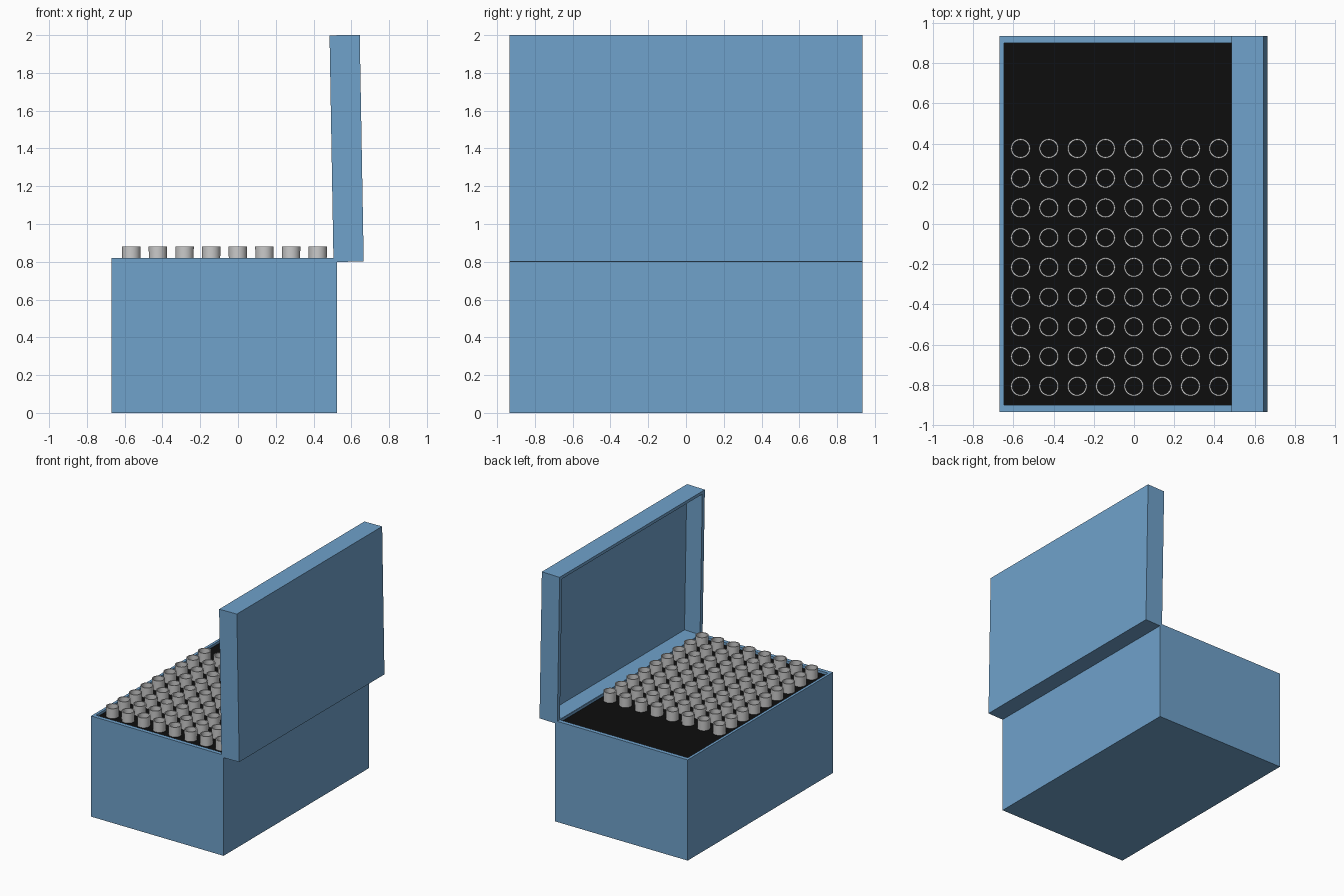
import bpy, bmesh, math

if "Cube" in bpy.data.objects:
    bpy.data.objects.remove(bpy.data.objects["Cube"])


def material(name, color):
    mat = bpy.data.materials.new(name)
    mat.diffuse_color = color
    mat.use_nodes = True
    mat.node_tree.nodes["Principled BSDF"].inputs["Base Color"].default_value = mat.diffuse_color
    return mat


def make_object(name, bm, mat=None):
    bmesh.ops.recalc_face_normals(bm, faces=bm.faces)
    mesh = bpy.data.meshes.new(name)
    bm.to_mesh(mesh)
    bm.free()
    obj = bpy.data.objects.new(name, mesh)
    bpy.context.collection.objects.link(obj)
    if mat:
        mesh.materials.append(mat)
    return obj


def lofted_rings(bm, rings, closed=False):
    """Join successive vertex rings with quads; cap the ends or close the loop."""
    loops = [[bm.verts.new(p) for p in ring] for ring in rings]
    n = len(loops[0])
    pairs = list(zip(loops, loops[1:]))
    if closed:
        pairs.append((loops[-1], loops[0]))
    else:
        bm.faces.new(loops[0])
        bm.faces.new(loops[-1])
    for a, b in pairs:
        for i in range(n):
            j = (i + 1) % n
            bm.faces.new((a[i], a[j], b[j], b[i]))


def rect(hx, hy, z):
    return [(-hx, -hy, z), (hx, -hy, z), (hx, hy, z), (-hx, hy, z)]


def circle(r, x, y, z, n=32):
    return [(x + r * math.cos(math.tau * i / n), y + r * math.sin(math.tau * i / n), z)
            for i in range(n)]


def open_box(name, sx, sy, h, wall_x, wall_y, floor, mat):
    hx, hy = sx / 2, sy / 2
    ix, iy = hx - wall_x, hy - wall_y
    bm = bmesh.new()
    lofted_rings(bm, [rect(hx, hy, 0), rect(hx, hy, h), rect(ix, iy, h), rect(ix, iy, floor)])
    return make_object(name, bm, mat)


blue = material("blue_card", (0.16, 0.36, 0.60, 1))
black = material("black_foam", (0.004, 0.004, 0.004, 1))

# Open tray
tray = open_box("box_base", 1.195, 1.87, 0.82, 0.022, 0.033, 0.03, blue)
tray.location = (-0.0725, 0, 0)

# Hollow lid, standing open with a slight lean
lid = open_box("lid", 1.2, 1.87, 0.16, 0.025, 0.033, 0.02, blue)
lid.location = (0.655, 0, 1.4015)
lid.rotation_euler = (0, math.radians(-91), 0)

# Foam insert filling the tray
bm = bmesh.new()
lofted_rings(bm, [rect(0.5755, 0.9025, 0.03), rect(0.5755, 0.9025, 0.80)])
foam = make_object("foam_insert", bm, black)
foam.location = (-0.0725, 0, 0)

# Grid of small open tubes standing in the foam
bm = bmesh.new()
for col in range(8):
    for row in range(9):
        x, y = -0.565 + col * 0.141, -0.808 + row * 0.148
        lofted_rings(bm, [circle(0.047, x, y, 0.78), circle(0.049, x, y, 0.88),
                          circle(0.041, x, y, 0.88), circle(0.041, x, y, 0.78)], closed=True)
tubes = make_object("tubes", bm)
bpy.context.view_layer.objects.active = tubes
tubes.select_set(True)
bpy.ops.object.shade_smooth_by_angle(angle=math.radians(30))
